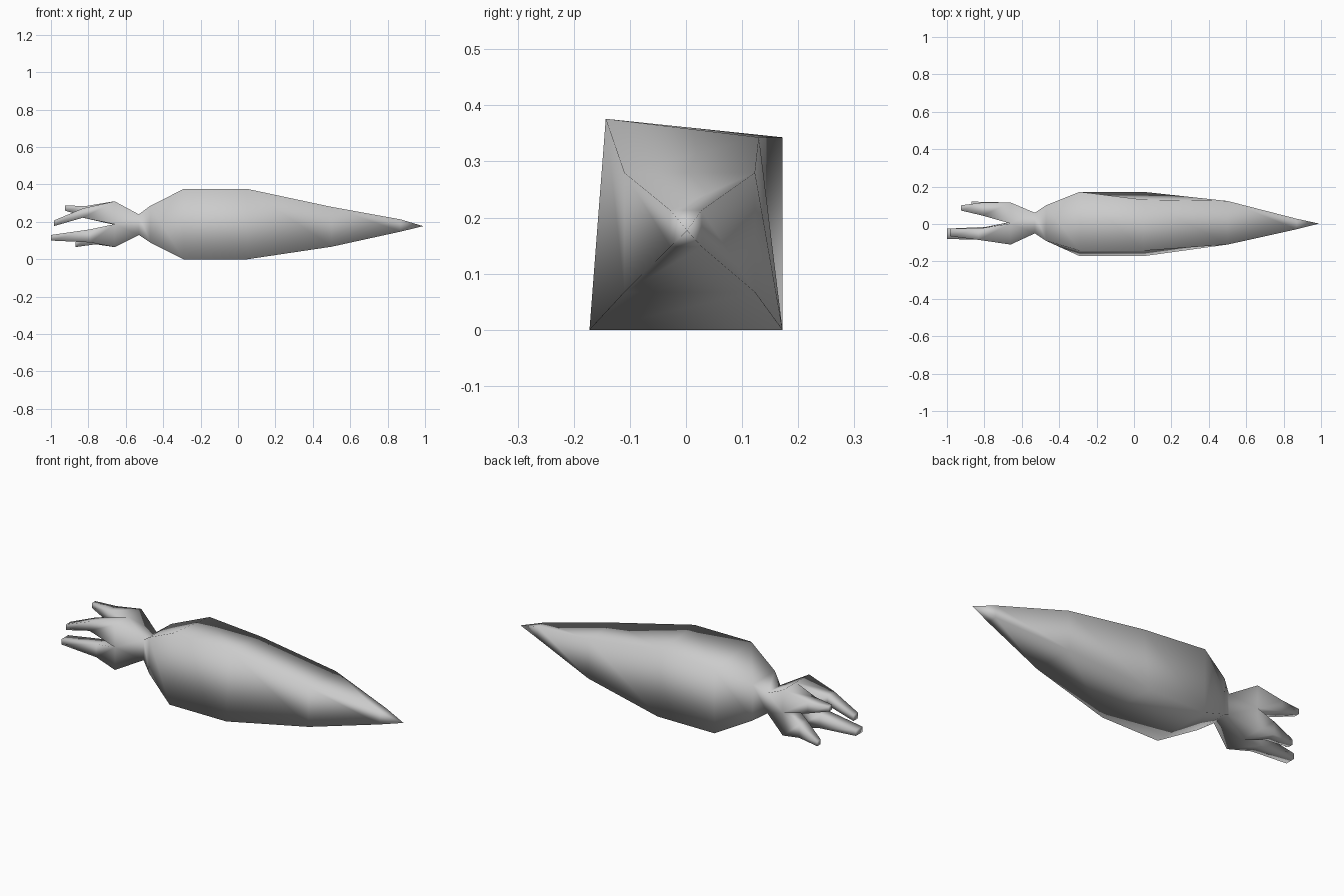
import bpy
import bmesh

cube = bpy.data.objects.get("Cube")
if cube:
    bpy.data.objects.remove(cube, do_unlink=True)

GREY = (0.6, 0.6, 0.6, 1)
mat = bpy.data.materials.new("plain grey")
mat.use_nodes = True
mat.diffuse_color = GREY
mat.node_tree.nodes["Principled BSDF"].inputs["Base Color"].default_value = GREY

bm = bmesh.new()


def box_ring(x, y0, y1, z0, z1):
    """Four corners: front-bottom, back-bottom, back-top, front-top."""
    return [bm.verts.new((x, y, z)) for y, z in ((y0, z0), (y1, z0), (y1, z1), (y0, z1))]


def bridge(a, b):
    n = len(a)
    for i in range(n):
        j = (i + 1) % n
        bm.faces.new((a[i], a[j], b[j], b[i]))


# Mantle: square rings from the neck to the pointed tail
neck = box_ring(-0.53, -0.05, 0.06, 0.13, 0.24)
shoulder = box_ring(-0.47, -0.09, 0.10, 0.09, 0.285)
wide_head = box_ring(-0.29, -0.172, 0.172, 0, 0.343)
wide_tail = box_ring(0.05, -0.172, 0.172, 0, 0.343)
for ring in (wide_head, wide_tail):
    ring[3].co.y, ring[3].co.z = -0.143, 0.376
wide_tail[2].co.y = 0.13
taper = box_ring(0.50, -0.11, 0.123, 0.067, 0.28)
tail = box_ring(0.87, -0.028, 0.028, 0.148, 0.213)
rings = [neck, shoulder, wide_head, wide_tail, taper, tail]
for a, b in zip(rings, rings[1:]):
    bridge(a, b)
tip = bm.verts.new((0.99, 0.002, 0.177))
for i in range(4):
    bm.faces.new((tail[i], tail[(i + 1) % 4], tip))

# Head: the neck flares out to a rim that is split into quarters
rim = box_ring(-0.66, -0.11, 0.115, 0.065, 0.31)
mids = [bm.verts.new((rim[i].co + rim[(i + 1) % 4].co) / 2) for i in range(4)]
centre = bm.verts.new((-0.665, 0.01, 0.185))
for i in range(4):
    j = (i + 1) % 4
    bm.faces.new((rim[i], mids[i], neck[i]))
    bm.faces.new((mids[i], neck[j], neck[i]))
    bm.faces.new((mids[i], rim[j], neck[j]))

# Arms: one per quarter, each with a knuckle section and an end section
arms = [
    ((-0.79, -0.085, -0.015, 0.09, 0.16), (-1.00, -0.08, -0.025, 0.10, 0.13)),
    ((-0.76, 0.05, 0.117, 0.08, 0.15), (-0.87, 0.09, 0.12, 0.065, 0.09)),
    ((-0.81, 0.045, 0.115, 0.225, 0.285), (-0.925, 0.072, 0.10, 0.26, 0.287)),
    ((-0.83, -0.085, -0.025, 0.222, 0.272), (-0.985, -0.065, -0.025, 0.177, 0.207)),
]
for i, (knuckle, end) in enumerate(arms):
    quarter = [rim[i], mids[i], centre, mids[i - 1]]
    root = quarter[-i:] + quarter[:-i] if i else quarter
    k, e = box_ring(*knuckle), box_ring(*end)
    bridge(root, k)
    bridge(k, e)
    bm.faces.new(e)

bmesh.ops.recalc_face_normals(bm, faces=bm.faces)
for face in bm.faces:
    face.smooth = True
mesh = bpy.data.meshes.new("squid_body")
bm.to_mesh(mesh)
bm.free()
mesh.materials.append(mat)
body = bpy.data.objects.new("squid_body", mesh)
bpy.context.collection.objects.link(body)
